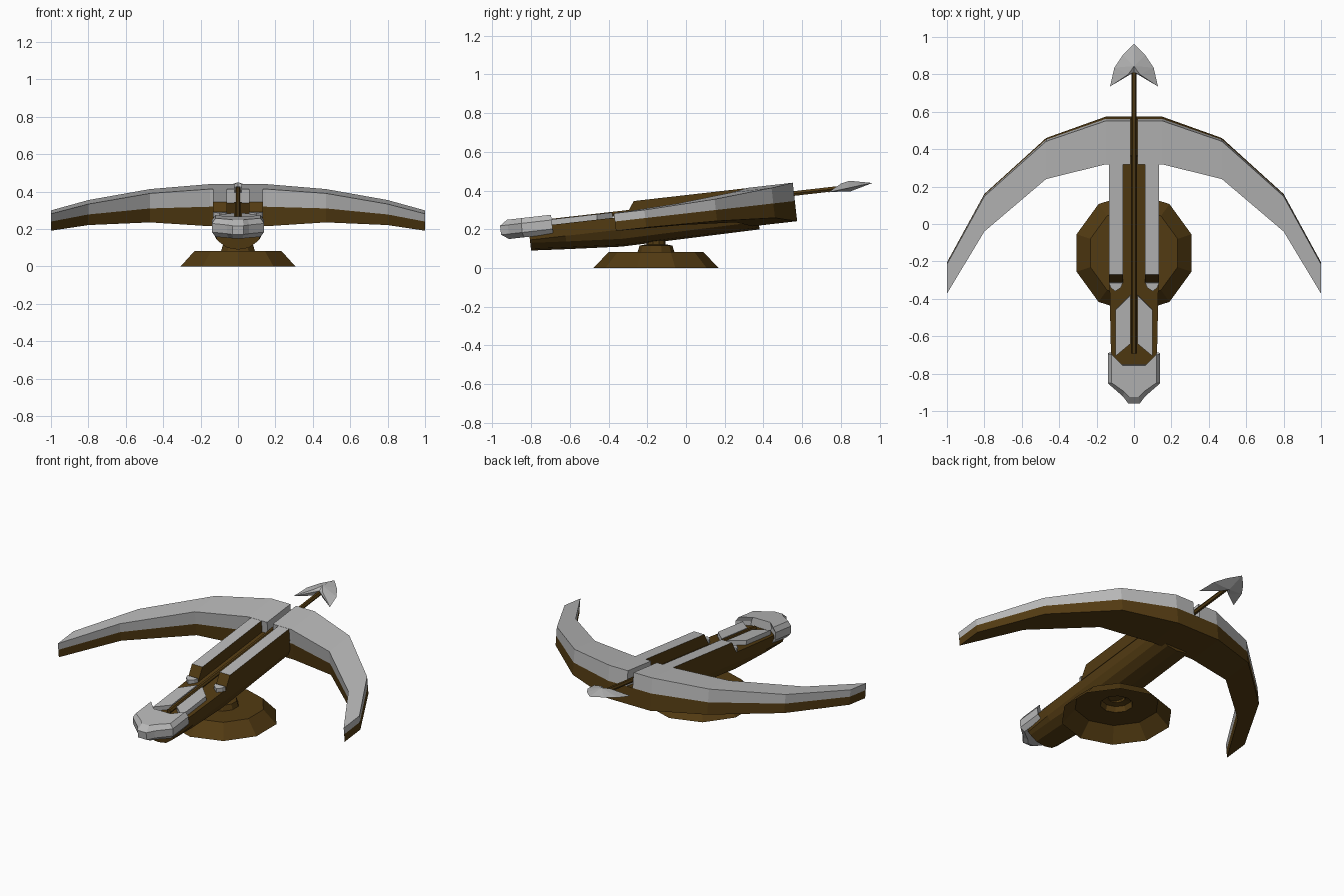
import bpy, bmesh, math
from mathutils import Vector

if "Cube" in bpy.data.objects:
    bpy.data.objects.remove(bpy.data.objects["Cube"])

TILT = math.radians(6.5)


def material(name, col):
    m = bpy.data.materials.new(name)
    m.diffuse_color = (*col, 1)
    m.use_nodes = True
    m.node_tree.nodes["Principled BSDF"].inputs["Base Color"].default_value = m.diffuse_color
    return m


WOOD = material("dark wood", (0.085, 0.043, 0.006))
STEEL = material("light steel", (0.48, 0.48, 0.48))


def loft(name, rings, mats, mirror=False, tilt=True, caps=True, top_rule=False):
    """Skin a list of equal-length rings of points."""
    bm = bmesh.new()
    vs = [[bm.verts.new(p) for p in r] for r in rings]
    n = len(rings[0])
    for a, b in zip(vs, vs[1:]):
        for i in range(n):
            j = (i + 1) % n
            bm.faces.new((a[i], a[j], b[j], b[i]))
    if caps:
        bm.faces.new(vs[0])
        bm.faces.new(vs[-1])
    bmesh.ops.recalc_face_normals(bm, faces=bm.faces)
    if top_rule:  # second colour on faces that point up
        for f in bm.faces:
            f.normal_update()
            f.material_index = int(f.normal.z > 0.95)
    me = bpy.data.meshes.new(name)
    bm.to_mesh(me)
    bm.free()
    for m in mats:
        me.materials.append(m)
    ob = bpy.data.objects.new(name, me)
    bpy.context.collection.objects.link(ob)
    if tilt:
        ob.rotation_euler.x = TILT
    if mirror:
        ob.modifiers.new("mirror", 'MIRROR')
    return ob


def slab(name, plan, z0, z1, mats, **kw):
    return loft(name, [[(x, y, z) for x, y in plan] for z in (z0, z1)], mats, **kw)


# Base: open ten-sided foot with collar and neck
def circle(r, z, n=10, cy=-0.155):
    return [(r * math.cos(math.radians(18) + i * math.tau / n),
             cy + r * math.sin(math.radians(18) + i * math.tau / n), z) for i in range(n)]


base = loft("base", [circle(r, z) for r, z in
            ((0.323, 0), (0.245, 0.082), (0.095, 0.082), (0.085, 0.115), (0.05, 0.122), (0.05, 0.18))],
            [WOOD], tilt=False, caps=False)
bm = bmesh.new()
bm.from_mesh(base.data)
if sum(f.normal.z * f.calc_area() for f in bm.faces) < 0:
    bmesh.ops.reverse_faces(bm, faces=bm.faces)
bm.to_mesh(base.data)
bm.free()


# Stock: flat top with rounded belly, tapering to the tail
def section(u, low, w):
    half = [(w, 0.30), (w, 0.235), (w * 0.86, low + 0.04), (w * 0.5, low + 0.01)]
    pts = half + [(0, low)] + [(-x, z) for x, z in reversed(half)]
    return [(x, u, z) for x, z in pts]


loft("stock", [section(-0.785, 0.18, 0.115), section(-0.6, 0.166, 0.125),
               section(-0.315, 0.147, 0.13), section(0.40, 0.155, 0.13)], [WOOD])

# Rails with steel tops
profile = [(-0.285, 0.295), (-0.229, 0.374), (0.38, 0.374), (0.38, 0.295)]
loft("rails", [[(x, u, v) for u, v in profile] for x in (0.06, 0.133)],
     [WOOD, STEEL], mirror=True, top_rule=True)

# Steel clips at the rail feet
slab("rail_clips", [(0.06, -0.28), (0.133, -0.28), (0.125, -0.305), (0.10, -0.325), (0.07, -0.305)],
     0.295, 0.325, [STEEL], mirror=True)

# Steel plates beside the bolt
slab("side_plates", [(0.018, -0.347), (0.10, -0.427), (0.10, -0.675), (0.018, -0.606)],
     0.295, 0.328, [STEEL], mirror=True)

# Butt cap
half = [(0.07, -0.721), (0.14, -0.662), (0.14, -0.82), (0.06, -0.89), (0.03, -0.93)]
plan = half + [(-x, y) for x, y in reversed(half)]


def cap_ring(sx, back, v):
    return [(x * sx, y if y > -0.8 else -0.8 + (y + 0.8) * back, v) for x, y in plan]


loft("butt_cap", [cap_ring(0.84, 0.7, 0.252), cap_ring(1, 1, 0.278),
                  cap_ring(1, 1, 0.325), cap_ring(0.86, 0.7, 0.352)], [STEEL])

# Bow limbs: x, outer, inner, top, bottom
limb = [(0.15, 0.598, 0.364, 0.375, 0.175), (0.47, 0.486, 0.283, 0.361, 0.205),
        (0.80, 0.187, -0.002, 0.336, 0.223), (1.0, -0.18, -0.338, 0.322, 0.231)]
SPLIT = 0.28


def limb_rings(start, upper):
    out = []
    for x, o, i, t, b in [(start, *limb[0][1:])] + limb:
        lo, hi = (SPLIT, t) if upper else (b, SPLIT)
        out.append([(x, o, lo), (x, o, hi), (x, i, hi), (x, i, lo)])
    return out


loft("bow_steel", limb_rings(0.02, True), [STEEL], mirror=True)
loft("bow_wood", limb_rings(0.0, False), [WOOD], mirror=True)


# Bolt shaft
def shaft_ring(u, r=0.014):
    return [(r * math.cos(i * math.tau / 6), u, 0.319 + r * math.sin(i * math.tau / 6)) for i in range(6)]


loft("bolt_shaft", [shaft_ring(-0.66), shaft_ring(0.88)], [WOOD])

# Bolt head: ridged leaf with swept barbs
bm = bmesh.new()
edge = [(0, 1.007, 0.327), (0.06, 0.945, 0.322), (0.105, 0.877, 0.315), (0.128, 0.775, 0.305)]
outline = [bm.verts.new(p) for p in edge + [(0, 0.855, 0.335)]]
for dz in (0.03, -0.025):
    ridge = bm.verts.new((0, 0.89, 0.322 + dz))
    back = bm.verts.new((0.03, 0.845, 0.32 + dz * 0.75))
    a, b, c, d, e = outline
    for f in ((a, b, ridge), (b, c, ridge), (c, back, ridge), (c, d, back), (ridge, back, e), (back, d, e)):
        bm.faces.new(f)
bmesh.ops.recalc_face_normals(bm, faces=bm.faces)
me = bpy.data.meshes.new("bolt_head")
bm.to_mesh(me)
bm.free()
me.materials.append(STEEL)
head = bpy.data.objects.new("bolt_head", me)
bpy.context.collection.objects.link(head)
head.rotation_euler.x = TILT
head.modifiers.new("mirror", 'MIRROR')
